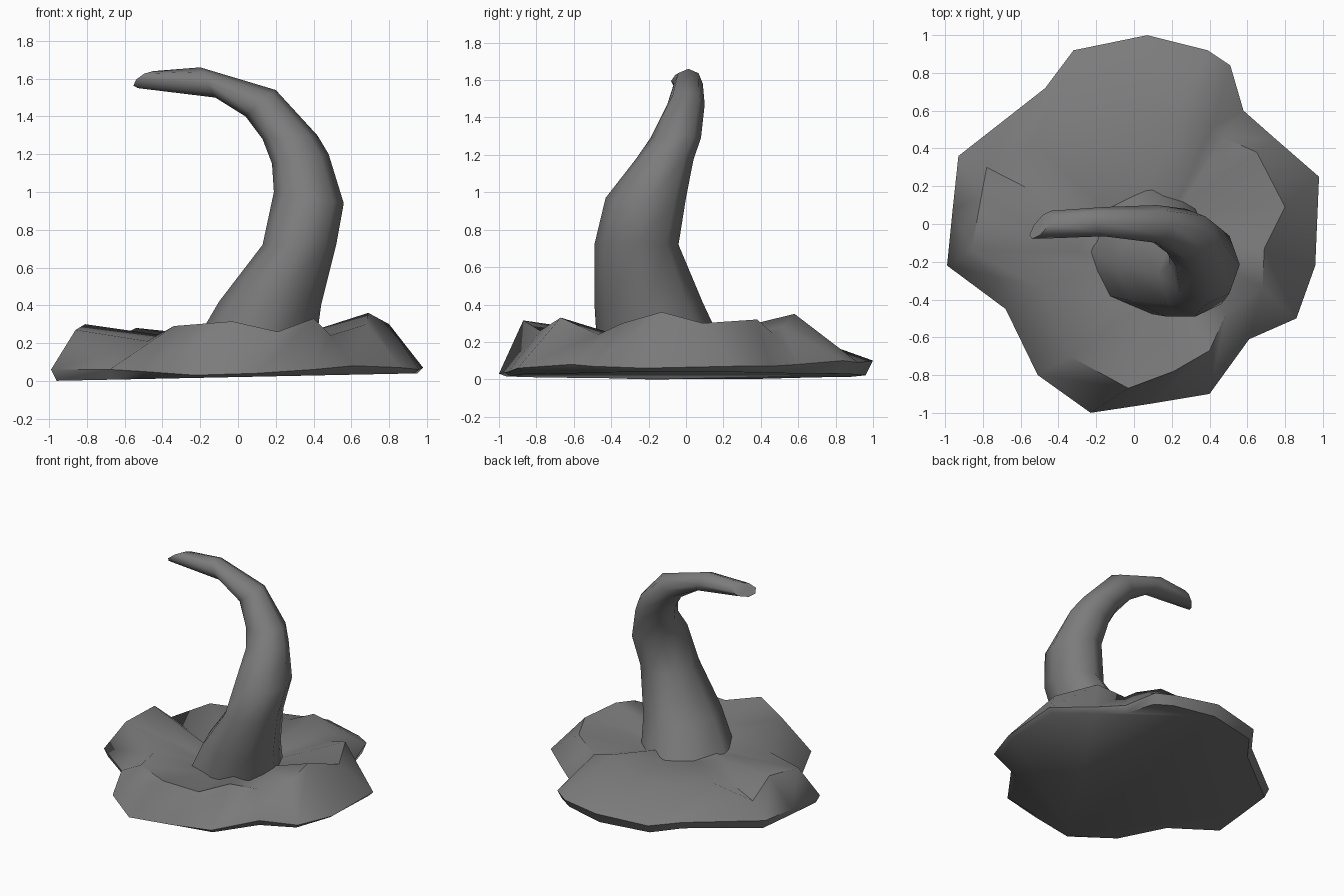
import bpy
import bmesh
import math
from mathutils import Vector

cube = bpy.data.objects.get("Cube")
if cube:
    bpy.data.objects.remove(cube, do_unlink=True)

grey = bpy.data.materials.new("stem grey")
grey.use_nodes = True
colour = (0.2, 0.2, 0.2, 1)
grey.diffuse_color = colour
grey.node_tree.nodes["Principled BSDF"].inputs["Base Color"].default_value = colour
grey.node_tree.nodes["Principled BSDF"].inputs["Roughness"].default_value = 0.8


def loft(name, rings, smooth_angle):
    """Skin equal-length rings of points, cap both ends, shade smooth."""
    bm = bmesh.new()
    loops = [[bm.verts.new(p) for p in ring] for ring in rings]
    for low, high in zip(loops, loops[1:]):
        for i in range(len(low)):
            j = (i + 1) % len(low)
            bm.faces.new((low[i], low[j], high[j], high[i]))
    bm.faces.new(loops[0][::-1])
    bm.faces.new(loops[-1])
    bmesh.ops.recalc_face_normals(bm, faces=bm.faces)
    mesh = bpy.data.meshes.new(name)
    bm.to_mesh(mesh)
    bm.free()
    mesh.materials.append(grey)
    obj = bpy.data.objects.new(name, mesh)
    bpy.context.collection.objects.link(obj)
    bpy.ops.object.select_all(action='DESELECT')
    obj.select_set(True)
    bpy.context.view_layer.objects.active = obj
    bpy.ops.object.shade_smooth_by_angle(angle=math.radians(smooth_angle))
    return obj


# Lobed base: outer rim and raised ridge, counter-clockwise from the front
rim = [(-.23, -1, .03), (.1, -.95, .04), (.4, -.9, .06), (.61, -.61, .08),
       (.86, -.5, .07), (.96, -.22, .06), (.98, .25, .07), (.75, .45, .07),
       (.58, .6, .08), (.51, .84, .1), (.39, .92, .09), (.07, 1, .1),
       (-.32, .92, .08), (-.47, .72, .07), (-.93, .36, .07), (-.96, .08, .06),
       (-.99, -.22, .06), (-.68, -.45, .06), (-.51, -.8, .05)]
ridge = [(-.03, -.87, .315), (.21, -.78, .26), (.4, -.67, .33), (.49, -.47, .24),
         (.68, -.34, .3), (.69, -.13, .36), (.8, .09, .3), (.65, .38, .32),
         (.47, .46, .25), (.42, .52, .28), (.24, .58, .35), (.02, .6, .24),
         (-.25, .58, .25), (-.54, .43, .28), (-.78, .3, .16), (-.81, .14, .3),
         (-.86, -.14, .27), (-.48, -.34, .21), (-.34, -.7, .29)]
underside = [(x * .97, y * .96, .02 + .02 * x) for x, y, z in rim]
root = Vector((.1, -.15, .17))
hollow = [Vector(p).lerp(root, .6) for p in ridge]
loft("lobed_base", [underside, rim, ridge, hollow], 60)

# Curved stem: outer x, z and inner x, z of each section, its y range,
# and how far its back side slants along x
sections = [(.4, .1, -.3, .08, -.47, .24, 0),
            (.44, .4, -.1, .42, -.49, .09, 0),
            (.52, .72, .13, .72, -.49, -.04, 0),
            (.56, .94, .19, 1, -.43, 0, 0),
            (.48, 1.2, .18, 1.15, -.27, .04, 0),
            (.42, 1.3, .13, 1.28, -.19, .08, 0),
            (.2, 1.54, .04, 1.4, -.1, .1, 0),
            (-.2, 1.66, -.12, 1.5, -.065, .09, 0),
            (-.45, 1.64, -.53, 1.55, -.08, .07, .05)]
SIDES = 8


def section_ring(ox, oz, ix, iz, y0, y1, slant):
    middle = (y0 + y1) / 2
    outer, inner = Vector((ox, middle, oz)), Vector((ix, middle, iz))
    centre, reach = (outer + inner) / 2, (outer - inner) / 2
    side = Vector((slant, (y1 - y0) / 2, 0))
    angles = [math.tau * i / SIDES for i in range(SIDES)]
    return [centre + reach * math.cos(a) + side * math.sin(a) for a in angles]


loft("curved_stem", [section_ring(*s) for s in sections], 60)
